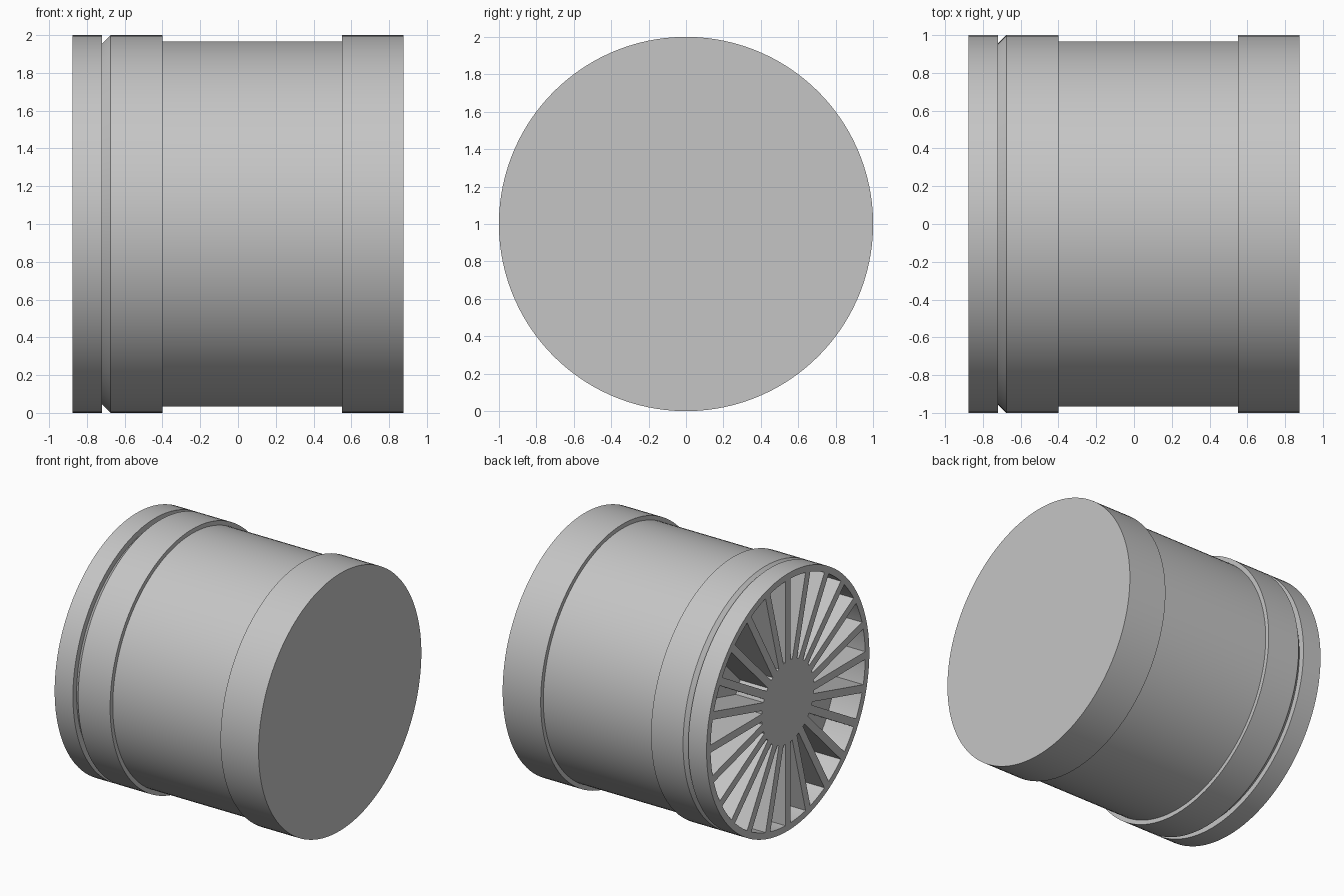
import bpy, bmesh, math
from mathutils import Matrix, Vector

cube = bpy.data.objects.get("Cube")
if cube:
    bpy.data.objects.remove(cube, do_unlink=True)

grey = bpy.data.materials.new("plain grey")
grey.use_nodes = True
colour = (0.56, 0.56, 0.56, 1)
grey.diffuse_color = colour
grey.node_tree.nodes["Principled BSDF"].inputs["Base Color"].default_value = colour

END = 0.877      # half length along x
FLOOR = -0.64    # bottom of the recess
HUB, RIM = 0.32, 0.95
SPOKES, WIDTH = 24, 0.06


def add_object(name, bm):
    bmesh.ops.recalc_face_normals(bm, faces=bm.faces)
    mesh = bpy.data.meshes.new(name)
    bm.to_mesh(mesh)
    bm.free()
    mesh.materials.append(grey)
    obj = bpy.data.objects.new(name, mesh)
    bpy.context.collection.objects.link(obj)
    obj.location.z = 1
    return obj


# Turned body: hub, recess, rim, groove, waist and closed end
profile = [(-END, 0), (-END, HUB), (FLOOR, HUB), (FLOOR, RIM), (-END, RIM),
           (-END, 1), (-0.72, 1), (-0.72, 0.955), (-0.675, 1), (-0.4, 1),
           (-0.4, 0.967), (0.55, 0.967), (0.55, 1), (END, 1), (END, 0)]
bm = bmesh.new()
verts = [bm.verts.new((x, 0, r)) for x, r in profile]
edges = [bm.edges.new(pair) for pair in zip(verts, verts[1:])]
bmesh.ops.spin(bm, geom=verts + edges, cent=(0, 0, 0), axis=(1, 0, 0),
               angle=math.tau, steps=120, use_merge=True)
bmesh.ops.remove_doubles(bm, verts=bm.verts, dist=1e-4)
body = add_object("turned_body", bm)
bpy.ops.object.select_all(action='DESELECT')
body.select_set(True)
bpy.context.view_layer.objects.active = body
bpy.ops.object.shade_smooth_by_angle(angle=math.radians(25))

# Radial spokes between hub and rim
bm = bmesh.new()
inner, outer = HUB - 0.002, RIM + 0.001
size = Vector((FLOOR + END, WIDTH, outer - inner))
centre = Vector(((FLOOR - END) / 2, 0, (inner + outer) / 2))
for i in range(SPOKES):
    turn = Matrix.Rotation(math.tau * i / SPOKES, 4, 'X')
    bmesh.ops.create_cube(bm, size=1, matrix=turn @ Matrix.Translation(centre)
                          @ Matrix.Diagonal(size).to_4x4())
add_object("radial_spokes", bm)
